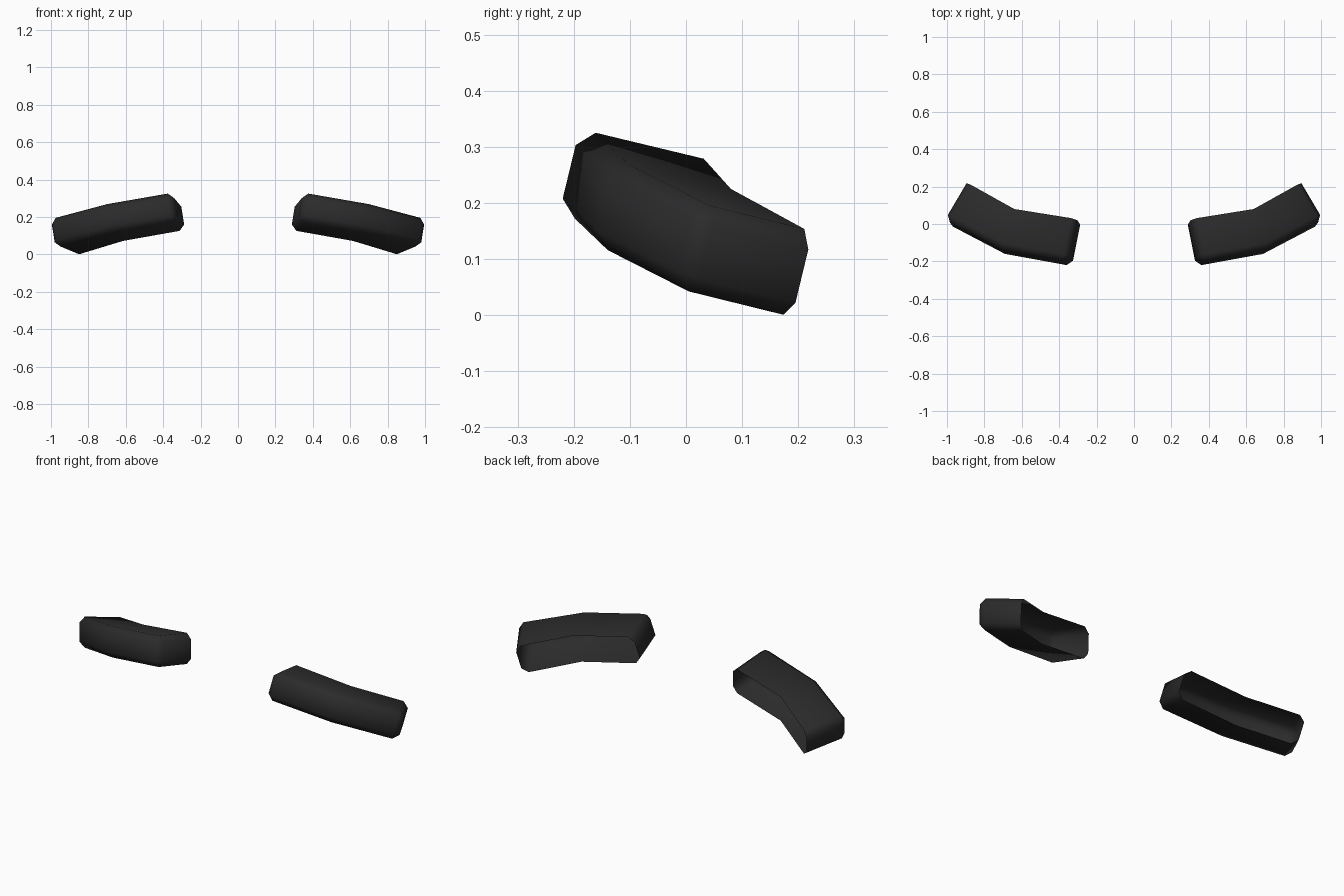
import bpy, bmesh, math
from mathutils import Vector

if "Cube" in bpy.data.objects:
    bpy.data.objects.remove(bpy.data.objects["Cube"])

rubber = bpy.data.materials.new("dark rubber")
rubber.diffuse_color = (0.024, 0.024, 0.024, 1)
rubber.use_nodes = True
rubber.node_tree.nodes["Principled BSDF"].inputs["Base Color"].default_value = rubber.diffuse_color

# Upper edge of the bent guard at three stations: inner end, bend, outer end
BACK = [(0.308, 0.027, 0.284), (0.64, 0.08, 0.225), (0.90, 0.225, 0.146)]
FRONT = [(0.352, -0.195, 0.337), (0.71, -0.13, 0.275), (1.015, 0.03, 0.195)]
HEIGHT = Vector((0.025, 0.037, 0.153))   # leaning vertical edge


def corner_guard(name, side):
    bm = bmesh.new()

    def add(p):
        return bm.verts.new((p[0] * side, p[1], p[2]))

    # C-shaped section at each station, open at the back
    rings = [[add(Vector(b)), add(Vector(f)),
              add(Vector(f) - HEIGHT), add(Vector(b) - HEIGHT)]
             for b, f in zip(BACK, FRONT)]
    for r, s in zip(rings, rings[1:]):
        for i in range(3):
            bm.faces.new((r[i], r[i + 1], s[i + 1], s[i]))
    # End walls
    bm.faces.new(rings[0])
    bm.faces.new(rings[-1])
    bmesh.ops.recalc_face_normals(bm, faces=bm.faces)
    # Make the front wall face outward on the open shell
    bm.normal_update()
    front = next(f for f in bm.faces if rings[0][1] in f.verts
                 and rings[0][2] in f.verts and rings[1][1] in f.verts)
    if front.normal.y > 0:
        bmesh.ops.reverse_faces(bm, faces=bm.faces)

    # Chamfer the outer edges, leaving the open rim and the bend plain
    edges = [e for e in bm.edges if len(e.link_faces) == 2
             and e.calc_face_angle() > math.radians(45)]
    bmesh.ops.bevel(bm, geom=edges, offset=0.03, offset_type='OFFSET',
                    segments=1, profile=0.5, affect='EDGES')

    mesh = bpy.data.meshes.new(name)
    bm.to_mesh(mesh)
    bm.free()
    mesh.materials.append(rubber)
    for p in mesh.polygons:
        p.use_smooth = True
    bpy.context.collection.objects.link(bpy.data.objects.new(name, mesh))


corner_guard("right_corner_guard", 1)
corner_guard("left_corner_guard", -1)
